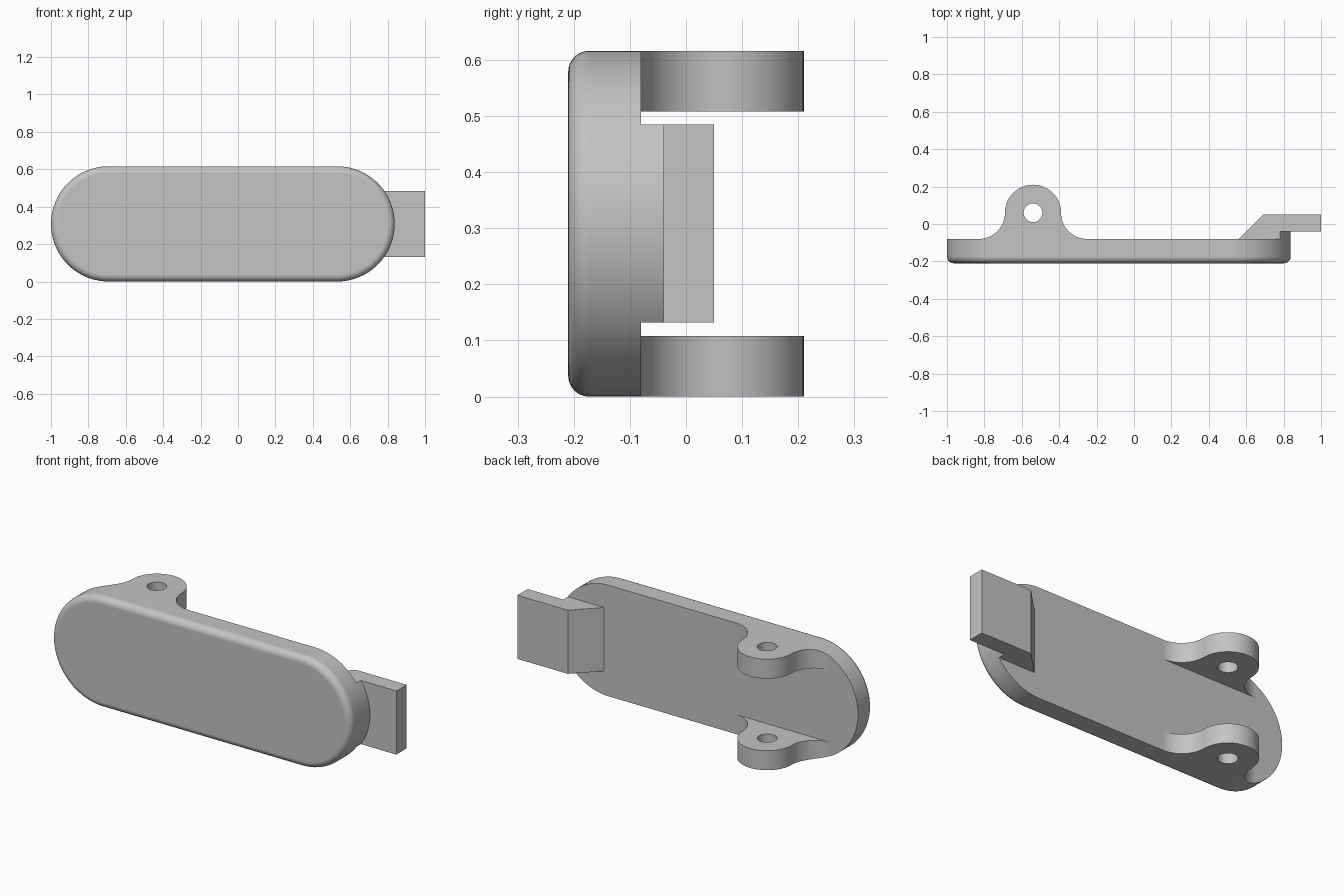
import bpy
import bmesh
from math import cos, sin, radians

if "Cube" in bpy.data.objects:
    bpy.data.objects.remove(bpy.data.objects["Cube"], do_unlink=True)

FLOOR = -0.08          # back face of the plate
FRONT = -0.21
R = 0.308              # end radius of the plate
LUG_X, LUG_Y, LUG_R = -0.54, 0.06, 0.15

grey = bpy.data.materials.new("plain grey")
grey.use_nodes = True
grey.diffuse_color = (0.55, 0.55, 0.55, 1)
grey.node_tree.nodes["Principled BSDF"].inputs["Base Color"].default_value = (0.55, 0.55, 0.55, 1)


def arc(cx, cy, r, start, end, n=24):
    angles = [radians(start + (end - start) * i / n) for i in range(n + 1)]
    return [(cx + r * cos(a), cy + r * sin(a)) for a in angles]


def prism(name, profile, low, high, axis="Z", round_front=0):
    """Extrude a 2D profile along Z (profile in x, y) or Y (profile in x, z)."""
    place = (lambda u, v, h: (u, v, h)) if axis == "Z" else (lambda u, v, h: (u, h, v))
    bm = bmesh.new()
    a = [bm.verts.new(place(u, v, low)) for u, v in profile]
    b = [bm.verts.new(place(u, v, high)) for u, v in profile]
    front = bm.faces.new(a)
    bm.faces.new(b)
    n = len(profile)
    for i in range(n):
        j = (i + 1) % n
        bm.faces.new((a[i], a[j], b[j], b[i]))
    bmesh.ops.recalc_face_normals(bm, faces=bm.faces)
    if round_front:
        bmesh.ops.bevel(bm, geom=list(front.edges), offset=round_front, segments=8,
                        profile=0.5, affect="EDGES", clamp_overlap=True)
    mesh = bpy.data.meshes.new(name)
    bm.to_mesh(mesh)
    bm.free()
    mesh.materials.append(grey)
    obj = bpy.data.objects.new(name, mesh)
    bpy.context.collection.objects.link(obj)
    return obj


def rect(x0, y0, x1, y1):
    return [(x0, y0), (x1, y0), (x1, y1), (x0, y1)]


def combine(target, tool, operation):
    tool.hide_render = True
    mod = target.modifiers.new(operation.title(), "BOOLEAN")
    mod.operation = operation
    mod.solver = "EXACT"
    mod.object = tool
    bpy.ops.object.select_all(action="DESELECT")
    target.select_set(True)
    bpy.context.view_layer.objects.active = target
    bpy.ops.object.modifier_apply(modifier=mod.name)
    bpy.data.objects.remove(tool, do_unlink=True)


# Round-ended block, rounded at the front edge
stadium = arc(0.53, R, R, -90, 90, 40) + arc(-1 + R, R, R, 90, 270, 40)
body = prism("hinged_cover", stadium, FRONT, 0.25, "Y", round_front=0.037)

# Remove everything behind the side outline: lug with fillets, ramp of the catch
fillet = LUG_Y - FLOOR
reach = LUG_R + fillet
outline = [(-1.2, FLOOR)]
outline += arc(LUG_X - reach, LUG_Y, fillet, -90, 0)
outline += arc(LUG_X, LUG_Y, LUG_R, 180, 0, 40)[1:-1]
outline += arc(LUG_X + reach, LUG_Y, fillet, 180, 270)
outline += [(0.56, FLOOR), (0.69, 0.05), (1.2, 0.05), (1.2, 0.5), (-1.2, 0.5)]
combine(body, prism("outline_cutter", outline, -0.2, 0.9), "DIFFERENCE")

# Gap between the two lugs, and the space above and below the catch
combine(body, prism("lug_gap_cutter", rect(-1.3, FLOOR, 0.2, 0.5), 0.108, 0.508), "DIFFERENCE")
for low, high in ((-0.2, 0.132), (0.485, 0.9)):
    combine(body, prism("catch_side_cutter", rect(0.3, FLOOR, 1.3, 0.5), low, high), "DIFFERENCE")

# Pin hole through both lugs
hole = arc(LUG_X, LUG_Y, 0.05, 0, 360, 32)[:-1]
combine(body, prism("pin_hole_cutter", hole, -0.2, 0.9), "DIFFERENCE")

# Tongue of the catch
tongue = prism("catch_tongue", rect(0.72, -0.04, 1.0, 0.05), 0.132, 0.485)
combine(body, tongue, "UNION")

# Smooth curves, crisp edges
bpy.ops.object.select_all(action="DESELECT")
body.select_set(True)
bpy.context.view_layer.objects.active = body
bpy.ops.object.shade_smooth_by_angle(angle=radians(30))
weighted = body.modifiers.new("Weighted Normals", "WEIGHTED_NORMAL")
weighted.keep_sharp = True
